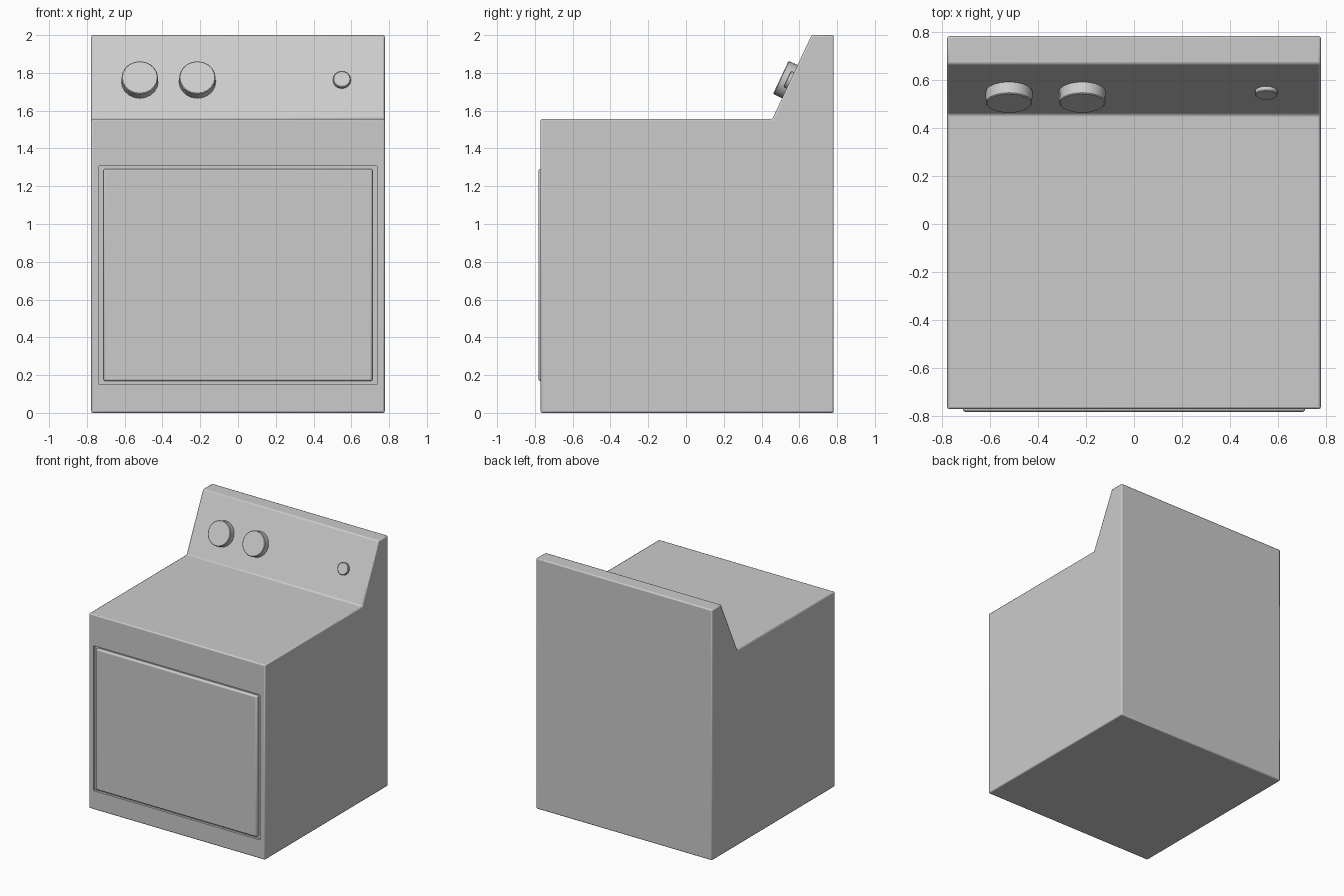
import bpy, bmesh
from mathutils import Vector

if "Cube" in bpy.data.objects:
    bpy.data.objects.remove(bpy.data.objects["Cube"])


def make_object(name, bm):
    bmesh.ops.recalc_face_normals(bm, faces=bm.faces)
    mesh = bpy.data.meshes.new(name)
    bm.to_mesh(mesh)
    bm.free()
    ob = bpy.data.objects.new(name, mesh)
    bpy.context.collection.objects.link(ob)
    return ob


def bevel(ob, width, segments=2):
    m = ob.modifiers.new("Bevel", 'BEVEL')
    m.width, m.segments, m.limit_method = width, segments, 'ANGLE'


def smooth(ob):
    bpy.ops.object.select_all(action='DESELECT')
    ob.select_set(True)
    bpy.context.view_layer.objects.active = ob
    bpy.ops.object.shade_smooth_by_angle()


def box(name, lo, hi):
    bm = bmesh.new()
    bmesh.ops.create_cube(bm, size=1)
    for v in bm.verts:
        v.co = [(lo[i] + hi[i]) / 2 + v.co[i] * (hi[i] - lo[i]) for i in range(3)]
    return make_object(name, bm)


# Cabinet with sloped control console, extruded from its side profile
HALF = 0.777
profile = [(-0.77, 0), (0.782, 0), (0.782, 2), (0.665, 2), (0.457, 1.556), (-0.77, 1.556)]
bm = bmesh.new()
face = bm.faces.new([bm.verts.new((-HALF, y, z)) for y, z in profile])
ext = bmesh.ops.extrude_face_region(bm, geom=[face])
bmesh.ops.translate(bm, vec=(2 * HALF, 0, 0),
                    verts=[g for g in ext["geom"] if isinstance(g, bmesh.types.BMVert)])
cabinet = make_object("cabinet", bm)
bevel(cabinet, 0.009)

# Shallow door recess
cutter = box("door_recess_cutter", (-0.735, -0.9, 0.15), (0.735, -0.752, 1.307))
cutter.hide_render = True
cutter.hide_viewport = False
cutter.display_type = 'WIRE'
cut = cabinet.modifiers.new("Recess", 'BOOLEAN')
cut.operation, cut.object, cut.solver = 'DIFFERENCE', cutter, 'EXACT'
smooth(cabinet)

# Door panel standing slightly proud of the front
door = box("door", (-0.712, -0.781, 0.168), (0.712, -0.745, 1.292))
bevel(door, 0.01)
smooth(door)

# Control knobs, perpendicular to the sloped console
slope = Vector((0, 0.208, 0.444)).normalized()
normal = Vector((0, -slope.z, slope.y))


def knob(name, x, face_y, face_z, radius, depth, sides):
    bm = bmesh.new()
    bmesh.ops.create_cone(bm, cap_ends=True, segments=sides, depth=depth,
                          radius1=radius, radius2=radius * 0.98)
    ob = make_object(name, bm)
    ob.rotation_euler = normal.to_track_quat('Z', 'Y').to_euler()
    ob.location = Vector((x, face_y, face_z)) - normal * depth / 2
    bevel(ob, 0.004, 1)
    smooth(ob)


knob("timer_knob", -0.52, 0.502, 1.776, 0.098, 0.065, 20)
knob("temperature_knob", -0.215, 0.502, 1.776, 0.098, 0.065, 20)
knob("start_button", 0.55, 0.535, 1.768, 0.048, 0.04, 16)
